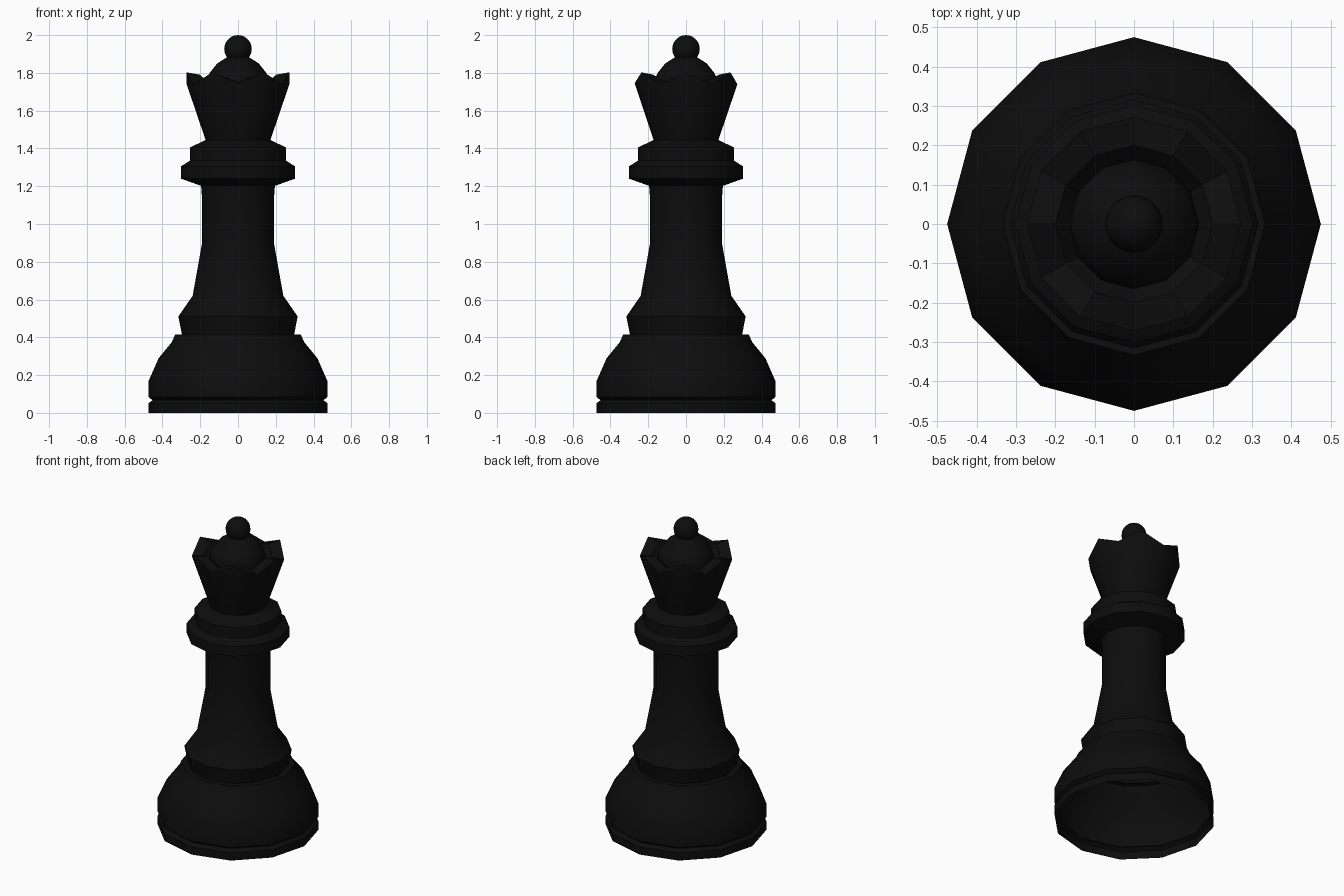
import bpy, bmesh
from math import pi, atan2, radians
from mathutils import Vector

default = bpy.data.objects.get("Cube")
if default:
    bpy.data.objects.remove(default, do_unlink=True)

black = bpy.data.materials.new("black")
black.use_nodes = True
colour = (0.004, 0.004, 0.004, 1)
black.diffuse_color = colour
black.node_tree.nodes["Principled BSDF"].inputs["Base Color"].default_value = colour

SIDES = 12


def turn(name, profile, sides=SIDES, shape=None):
    """Revolve (radius, height) points around z; shape can adjust the mesh."""
    bm = bmesh.new()
    verts = [bm.verts.new((r, 0, z)) for r, z in profile]
    edges = [bm.edges.new(pair) for pair in zip(verts, verts[1:])]
    bmesh.ops.spin(bm, geom=verts + edges, cent=(0, 0, 0), axis=(0, 0, 1),
                   angle=2 * pi, steps=sides)
    bmesh.ops.remove_doubles(bm, verts=bm.verts, dist=0.0005)
    if shape:
        shape(bm)
    # Face outwards or upwards, following the direction of the profile
    bm.normal_update()
    facing = sum(f.calc_area() * f.normal.dot(f.calc_center_median() * Vector((1, 1, 0)))
                 for f in bm.faces)
    if facing < 0:
        bmesh.ops.reverse_faces(bm, faces=bm.faces)
    mesh = bpy.data.meshes.new(name)
    bm.to_mesh(mesh)
    bm.free()
    mesh.materials.append(black)
    obj = bpy.data.objects.new(name, mesh)
    bpy.context.collection.objects.link(obj)
    bpy.ops.object.select_all(action="DESELECT")
    obj.select_set(True)
    bpy.context.view_layer.objects.active = obj
    bpy.ops.object.shade_smooth_by_angle(angle=radians(34))
    return obj


# Hollow bell-shaped foot with a groove, open underneath
turn("base", [(0.475, 0), (0.475, 0.05), (0.452, 0.067), (0.475, 0.085),
              (0.475, 0.165), (0.42, 0.29), (0.35, 0.375), (0.333, 0.415),
              (0.297, 0.415)])

# Stepped shoulder and column
turn("column", [(0.297, 0.415), (0.316, 0.51), (0.24, 0.62), (0.19, 0.9),
                (0.19, 1.13), (0.196, 1.21)])

# Double collar
turn("collar", [(0.19, 1.2), (0.302, 1.24), (0.302, 1.305), (0.255, 1.335),
                (0.255, 1.405), (0.17, 1.445)])


def raise_points(bm):
    # Lift every other rim corner into one of six points
    for v in bm.verts:
        step = round(atan2(v.co.y, v.co.x) / (2 * pi / SIDES))
        radius = v.co.xy.length
        if v.co.z > 1.743 and radius > 0.19 and step % 2 == 0:
            v.co.z = 1.803 if radius > 0.23 else 1.79
    bmesh.ops.remove_doubles(bm, verts=bm.verts, dist=0.01)


# Flared crown with six points and a sunken inner ledge
turn("crown", [(0.17, 1.44), (0.272, 1.74), (0.272, 1.745), (0.2, 1.75),
               (0.165, 1.73)], shape=raise_points)

# Dome inside the crown
turn("dome", [(0.165, 1.73), (0.163, 1.77), (0.15, 1.80), (0.11, 1.85),
              (0.055, 1.885), (0, 1.89)])

# Ball finial
bpy.ops.mesh.primitive_uv_sphere_add(segments=24, ring_count=14, radius=0.073,
                                     location=(0, 0, 1.927))
ball = bpy.context.object
ball.name = "finial"
ball.data.materials.append(black)
bpy.ops.object.shade_smooth()
